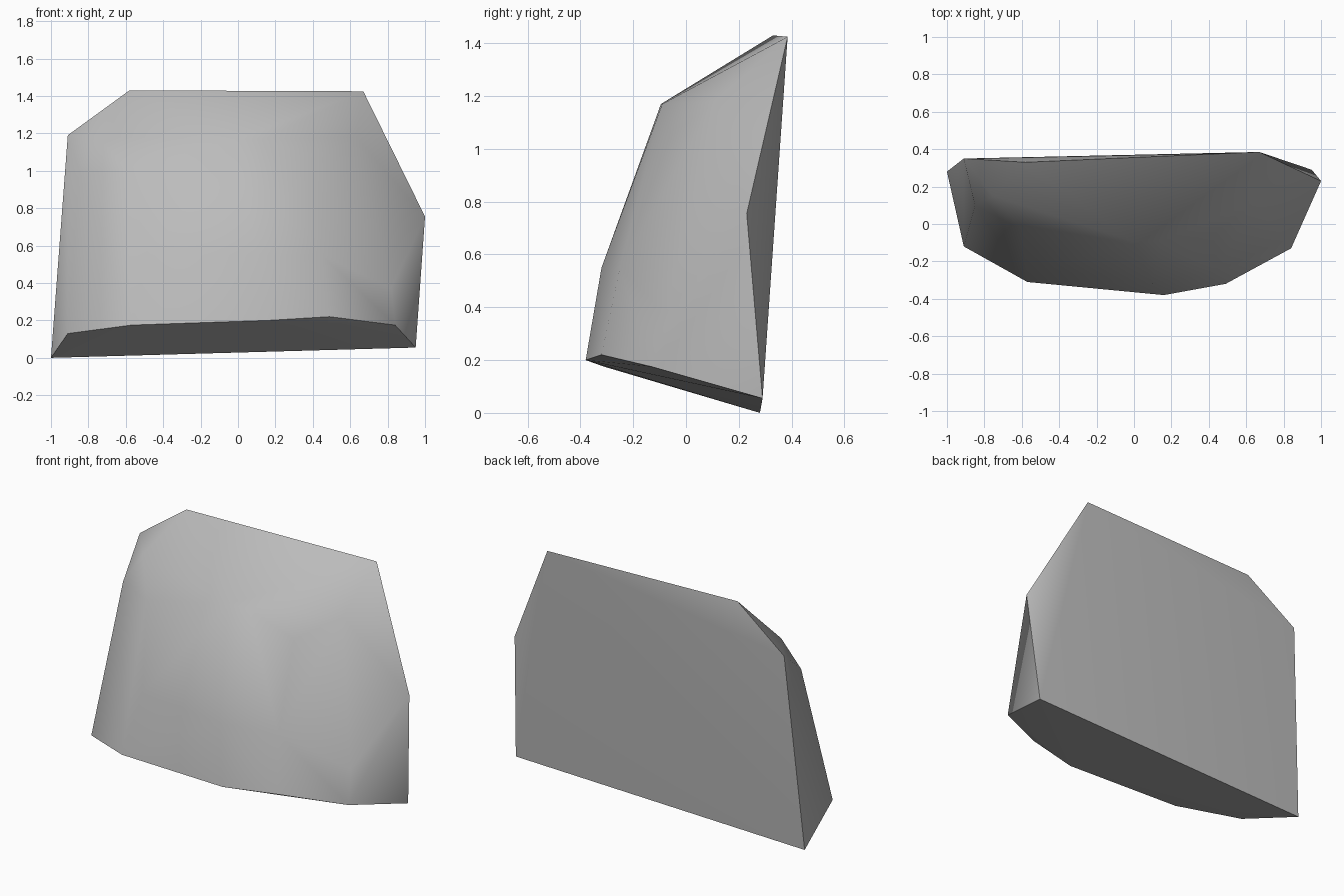
import bpy, bmesh, math

cube = bpy.data.objects.get("Cube")
if cube:
    bpy.data.objects.remove(cube, do_unlink=True)

# Plain stone colour
stone = bpy.data.materials.new("stone grey")
stone.use_nodes = True
grey = (0.5, 0.5, 0.5, 1)
stone.diffuse_color = grey
stone.node_tree.nodes["Principled BSDF"].inputs["Base Color"].default_value = grey

# Corners of the chipped slab, ring by ring
base = [(-1, .28, 0), (.95, .29, .055), (.84, -.13, .175), (.49, -.32, .22),
        (.16, -.38, .2), (-.57, -.31, .175), (-.91, -.12, .13)]
belly = [(.82, -.08, .37), (1, .23, .755), (.1, -.32, .55),
         (-.48, -.24, .55), (.45, -.25, .55)]
shoulder = [(-.85, .1, 1), (-.6, -.03, 1.01), (0, -.095, 1.17), (.14, -.09, 1.17),
            (.42, -.06, 1.05), (.63, .11, 1.18), (-.75, .15, 1.18)]
crest = [(-.91, .35, 1.19), (-.58, .33, 1.43), (.67, .385, 1.425)]

# Wrap the corners in a closed faceted skin
bm = bmesh.new()
for corner in base + belly + shoulder + crest:
    bm.verts.new(corner)
hull = bmesh.ops.convex_hull(bm, input=bm.verts[:])
loose = [v for v in bm.verts if not v.link_faces]
bmesh.ops.delete(bm, geom=loose, context='VERTS')
bmesh.ops.dissolve_limit(bm, angle_limit=math.radians(1.5),
                         verts=bm.verts[:], edges=bm.edges[:])
bmesh.ops.recalc_face_normals(bm, faces=bm.faces[:])
mesh = bpy.data.meshes.new("rock_slab")
bm.to_mesh(mesh)
bm.free()
mesh.materials.append(stone)

rock = bpy.data.objects.new("rock_slab", mesh)
bpy.context.collection.objects.link(rock)

# Soft worn faces with crisp edges at the base and back
bpy.ops.object.select_all(action='DESELECT')
rock.select_set(True)
bpy.context.view_layer.objects.active = rock
bpy.ops.object.shade_smooth_by_angle(angle=math.radians(48))
